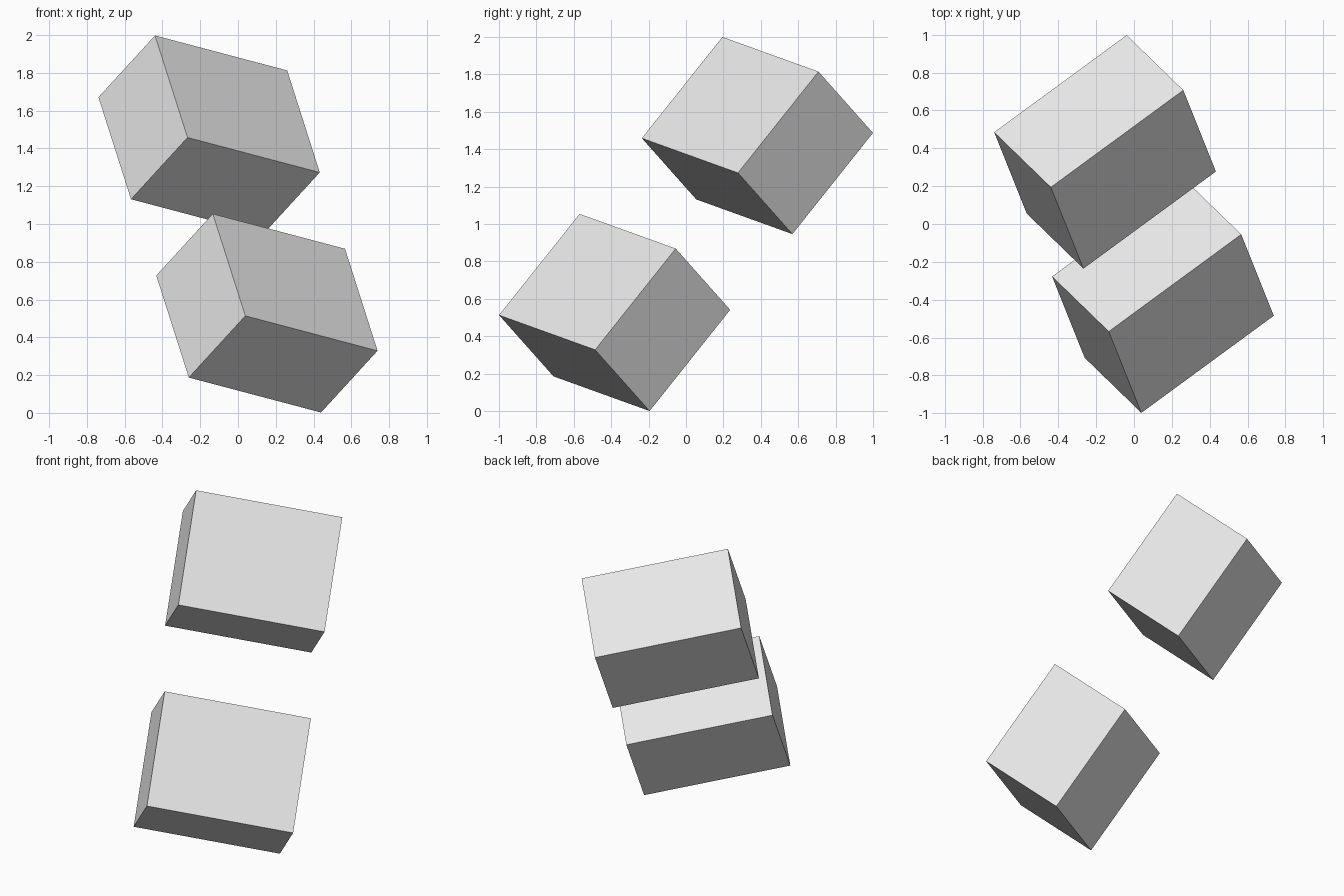
import bpy
from mathutils import Matrix, Vector

cube = bpy.data.objects.get("Cube")
if cube:
    bpy.data.objects.remove(cube, do_unlink=True)

# One light grey for both blocks
grey = bpy.data.materials.new("light grey")
grey.use_nodes = True
colour = (0.8, 0.8, 0.8, 1.0)
grey.diffuse_color = colour
grey.node_tree.nodes["Principled BSDF"].inputs["Base Color"].default_value = colour

# Shared tilt: the three edge directions of a block, made orthogonal
width = Vector((0.70, 0.513, -0.185))
height = Vector((-0.172, 0.43, 0.54))
x_axis = width.normalized()
z_axis = (height - height.project(x_axis)).normalized()
y_axis = z_axis.cross(x_axis)
tilt = Matrix((x_axis, y_axis, z_axis)).transposed().to_4x4()
size = (width.length, 0.53, height.length)


def add_block(name, centre):
    bpy.ops.mesh.primitive_cube_add(size=1)
    block = bpy.context.object
    block.name = name
    block.matrix_world = Matrix.Translation(centre) @ tilt @ Matrix.Diagonal((*size, 1))
    block.data.materials.append(grey)


# Two identical tilted blocks, one above and behind the other
add_block("upper_block", (-0.153, 0.381, 1.472))
add_block("lower_block", (0.153, -0.381, 0.528))
